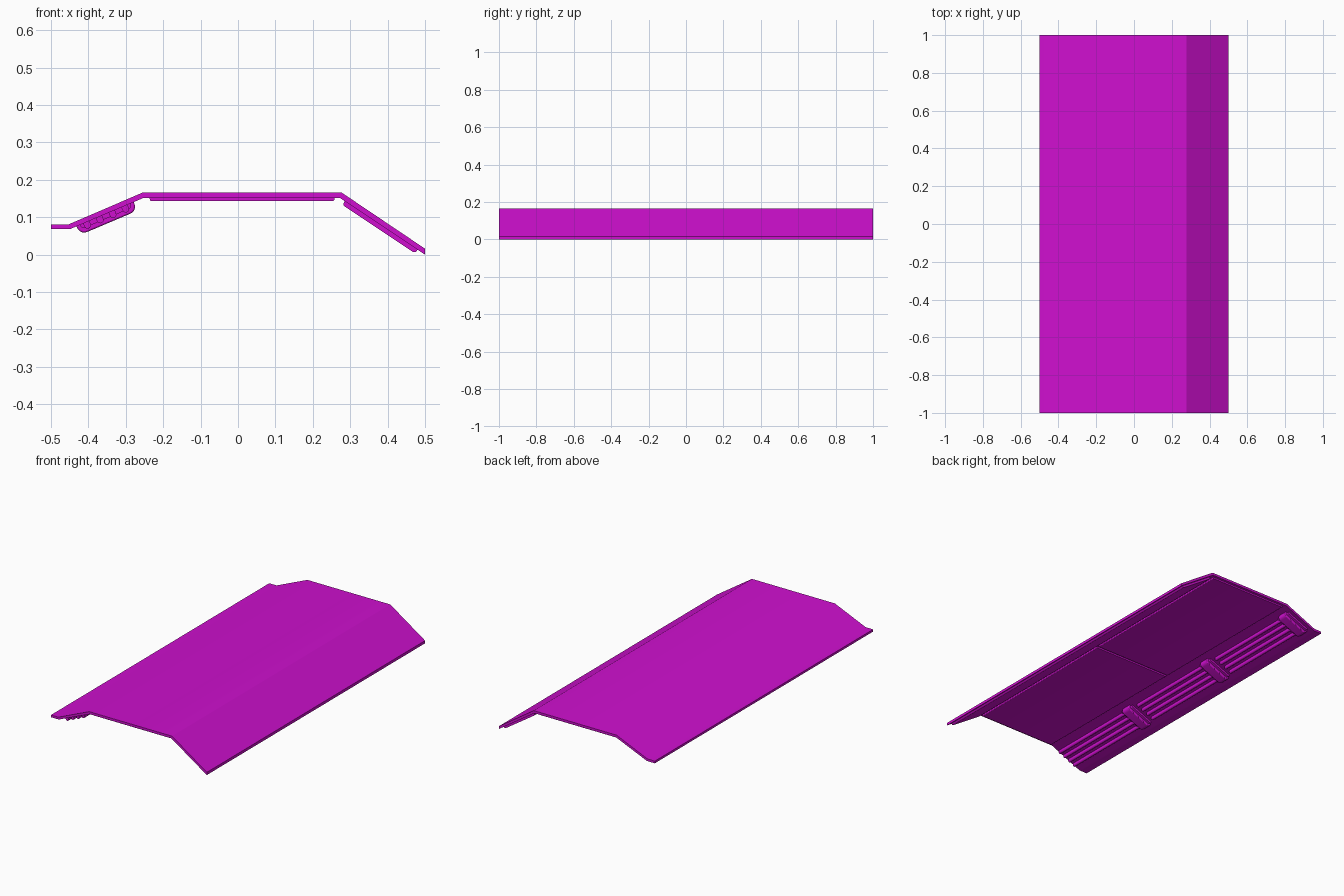
import bpy, bmesh, math
from mathutils import Vector

if "Cube" in bpy.data.objects:
    bpy.data.objects.remove(bpy.data.objects["Cube"])

mat = bpy.data.materials.new("magenta")
mat.diffuse_color = (0.62, 0.005, 0.62, 1)
mat.use_nodes = True
mat.node_tree.nodes["Principled BSDF"].inputs["Base Color"].default_value = mat.diffuse_color


def extrude(name, profile, y0, y1, bevel=0.0):
    """Prism from an (x, z) outline running from y0 to y1."""
    bm = bmesh.new()
    face = bm.faces.new([bm.verts.new((x, y0, z)) for x, z in profile])
    new = bmesh.ops.extrude_face_region(bm, geom=[face])["geom"]
    bmesh.ops.translate(bm, vec=(0, y1 - y0, 0),
                        verts=[v for v in new if isinstance(v, bmesh.types.BMVert)])
    bmesh.ops.recalc_face_normals(bm, faces=bm.faces)
    mesh = bpy.data.meshes.new(name)
    bm.to_mesh(mesh)
    bm.free()
    mesh.materials.append(mat)
    obj = bpy.data.objects.new(name, mesh)
    bpy.context.collection.objects.link(obj)
    if bevel:
        mod = obj.modifiers.new("bevel", "BEVEL")
        mod.width, mod.segments, mod.limit_method = bevel, 2, "ANGLE"
    bpy.ops.object.select_all(action="DESELECT")
    obj.select_set(True)
    bpy.context.view_layer.objects.active = obj
    bpy.ops.object.shade_smooth_by_angle(angle=math.radians(30))
    return obj


def on_line(a, b, outline):
    """Map (along, depth) points onto the underside line a-b."""
    a, d = Vector(a), (Vector(b) - Vector(a)).normalized()
    n = Vector((d.y, -d.x))
    return [tuple(a + d * s + n * t) for s, t in outline]


def rounded(s0, s1, depth, r, sink=0.004, steps=5):
    """Bar outline with two rounded lower corners."""
    pts = [(s1, -sink), (s0, -sink)]
    for cx, start in ((s0 + r, math.pi), (s1 - r, math.pi / 2)):
        for i in range(steps + 1):
            a = start - i * math.pi / 2 / steps
            pts.append((cx + r * math.cos(a), depth - r + r * math.sin(a)))
    return pts


# Bent shell
top = [(-0.5, 0.081), (-0.453, 0.081), (-0.255, 0.166), (0.277, 0.166), (0.5, 0.016)]
under = [(-0.5, 0.068), (-0.45, 0.068), (-0.252, 0.152), (0.272, 0.152), (0.5, 0.0)]
extrude("shell", top + under[::-1], -1, 1)

# Two flat ceiling panels and the sloped side panel underneath
for i, (y0, y1) in enumerate(((-0.985, -0.007), (0.007, 0.985))):
    extrude(f"ceiling_panel_{i}",
            on_line(under[2], under[3], rounded(0.016, 0.51, 0.009, 0.006, steps=3)), y0, y1)
extrude("side_panel",
        on_line(under[3], under[4], rounded(0.016, 0.25, 0.012, 0.008, steps=3)), -0.985, 0.985)

# Three repeats of pipes ending in a clamp on the left slope
period = 2 / 3
for k in range(3):
    start = -1 + k * period
    clamp = start + 0.6
    for j in range(4):
        s = 0.048 + j * 0.037
        extrude(f"pipe_{k}_{j}",
                on_line(under[1], under[2], rounded(s - 0.009, s + 0.009, 0.018, 0.009)),
                start + 0.01, clamp)
    extrude(f"clamp_{k}",
            on_line(under[1], under[2], rounded(0.02, 0.186, 0.025, 0.02)),
            clamp - 0.03, clamp + 0.03, 0.004)
    extrude(f"clamp_base_{k}",
            on_line(under[1], under[2], rounded(0.03, 0.176, 0.012, 0.008)),
            clamp - 0.045, clamp + 0.045)
